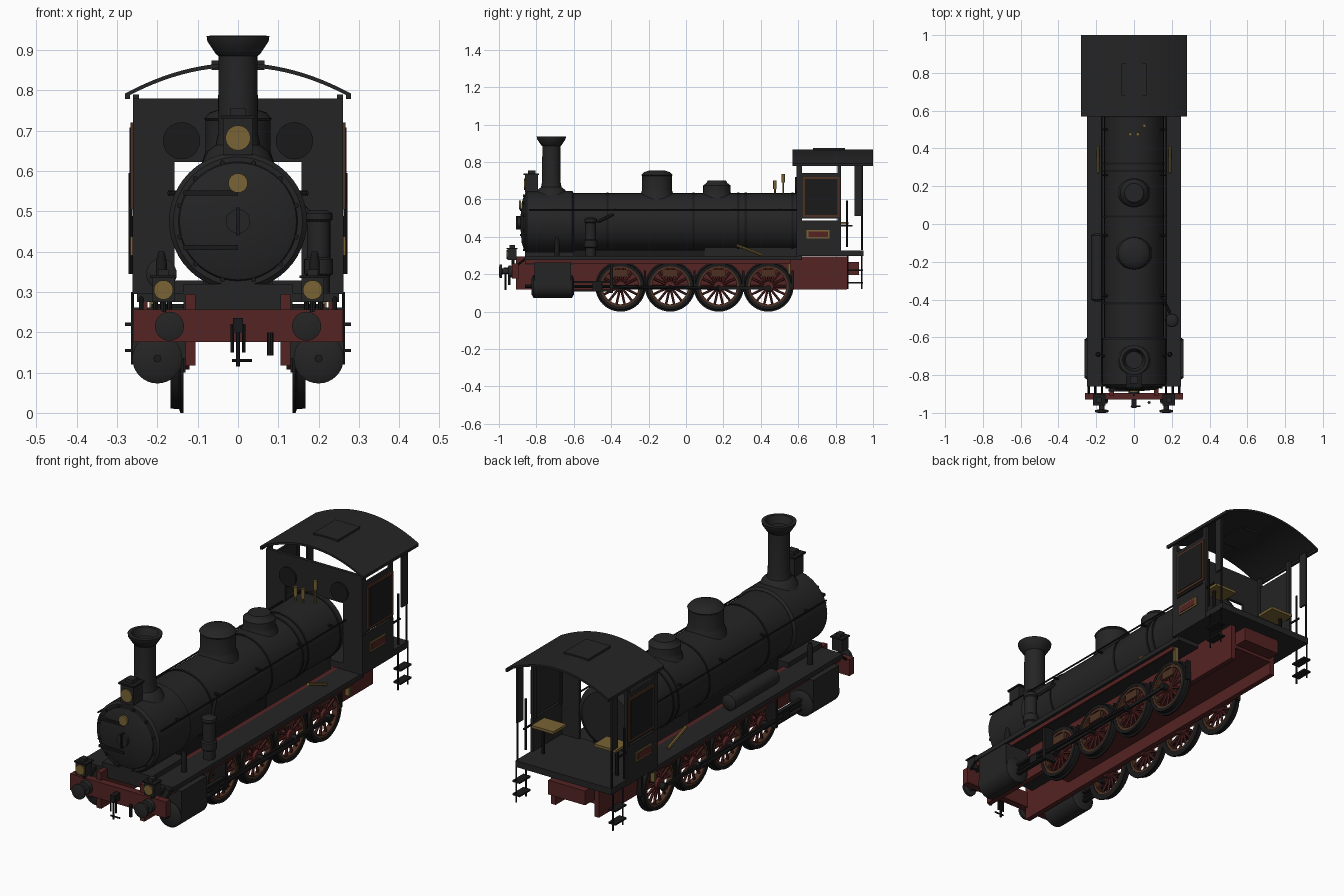
import bpy, bmesh, math
from mathutils import Vector

cube = bpy.data.objects.get("Cube")
if cube:
    bpy.data.objects.remove(cube, do_unlink=True)


def material(name, r, g, b):
    m = bpy.data.materials.new(name)
    m.use_nodes = True
    m.diffuse_color = (r, g, b, 1)
    bsdf = next(n for n in m.node_tree.nodes if n.type == 'BSDF_PRINCIPLED')
    bsdf.inputs["Base Color"].default_value = (r, g, b, 1)
    return m


BLACK = material("black paint", .018, .018, .018)
DARK = material("dark iron", .01, .01, .01)
RED = material("dark red", .09, .017, .017)
BROWN = material("rusty brown", .075, .03, .016)
BRASS = material("brass", .19, .125, .035)


def finish(name, bm, mat, mirror=False):
    bmesh.ops.recalc_face_normals(bm, faces=bm.faces)
    me = bpy.data.meshes.new(name)
    bm.to_mesh(me)
    bm.free()
    me.materials.append(mat)
    ob = bpy.data.objects.new(name, me)
    bpy.context.collection.objects.link(ob)
    if mirror:
        ob.modifiers.new("Mirror", 'MIRROR')
    return ob


def box(name, x, y, z, mat, mirror=False):
    bm = bmesh.new()
    bmesh.ops.create_cube(bm, size=1)
    for v in bm.verts:
        v.co = [a + (c + .5) * (b - a) for c, (a, b) in zip(v.co, (x, y, z))]
    return finish(name, bm, mat, mirror)


def lathe(name, axis, a, b, profile, mat, mirror=False, seg=32, closed=False):
    """Turn (radius, position) points round an axis; a, b are the other two coordinates."""
    bm = bmesh.new()
    rings = []
    for r, t in profile:
        ring = []
        for i in range(seg):
            w = 2 * math.pi * i / seg
            u, v = a + r * math.cos(w), b + r * math.sin(w)
            ring.append(bm.verts.new({'X': (t, u, v), 'Y': (u, t, v), 'Z': (u, v, t)}[axis]))
        rings.append(ring)
    pairs = list(zip(rings, rings[1:]))
    if closed:
        pairs.append((rings[-1], rings[0]))
    for p, q in pairs:
        for i in range(seg):
            j = (i + 1) % seg
            bm.faces.new((p[i], p[j], q[j], q[i]))
    if not closed:
        bm.faces.new(rings[0])
        bm.faces.new(rings[-1])
    return finish(name, bm, mat, mirror)


def rod(name, p, q, r, mat, mirror=False, seg=8):
    p, q = Vector(p), Vector(q)
    bm = bmesh.new()
    bmesh.ops.create_cone(bm, cap_ends=True, segments=seg, radius1=r, radius2=r, depth=(q - p).length)
    rot = (q - p).to_track_quat('Z', 'Y')
    for v in bm.verts:
        v.co = rot @ v.co + (p + q) / 2
    return finish(name, bm, mat, mirror)


def disc(name, x, y, z, r, mat, mirror=False, depth=.008):
    return lathe(name, 'Y', x, z, [(r, y - depth), (r, y)], mat, mirror)


# Boiler, smokebox and door
BZ = .475
lathe("boiler", 'Y', 0, BZ, [(.158, -.62), (.158, .6), (.13, .62)], BLACK, seg=48)
lathe("smokebox", 'Y', 0, BZ, [(.16, -.86), (.171, -.85), (.171, -.61), (.16, -.6)], BLACK, seg=48)
lathe("smokebox_door", 'Y', 0, BZ, [(.03, -.885), (.11, -.878), (.145, -.866), (.15, -.855)], BLACK, seg=48)
for y in (-.42, .04, .28, .32, .57):
    lathe("boiler_band", 'Y', 0, BZ, [(.161, y - .006), (.161, y + .006)], DARK, seg=48)
for i in range(12):
    w = math.tau * (i + .5) / 12
    disc("door_bolt", .15 * math.cos(w), -.86, BZ + .15 * math.sin(w), .006, DARK, depth=.012)
lathe("door_wheel", 'Y', 0, BZ, [(.03, -.9), (.03, -.88)], BLACK)
box("door_lever", (-.004, .004), (-.91, -.88), (.44, .51), DARK)
for z in (.41, .545):
    box("hinge_strap", (-.135, 0), (-.888, -.868), (z - .006, z + .006), DARK)
disc("door_badge", 0, -.882, .57, .024, BRASS, depth=.01)
rod("boiler_handrail", (.172, -.84, .545), (.172, .59, .545), .004, DARK, True)
for y in (-.7, -.38, -.06, .26, .5):
    rod("handrail_knob", (.13, y, .545), (.174, y, .545), .006, DARK, True)
box("smokebox_saddle", (-.135, .135), (-.86, -.6), (.25, .32), BLACK)
box("firebox", (-.085, .085), (.1, .6), (.27, .4), BLACK)
box("boiler_support", (-.08, .08), (-.6, .1), (.27, .33), DARK)

# Chimney and domes
lathe("chimney", 'Z', 0, -.72, [(.09, .62), (.075, .65), (.055, .665), (.05, .69), (.048, .885),
      (.055, .89), (.076, .922), (.078, .935), (.06, .936), (.045, .9)], BLACK)
lathe("steam_dome", 'Z', 0, -.155, [(.1, .59), (.083, .64), (.08, .65), (.08, .725), (.084, .73),
      (.07, .745), (.04, .755)], BLACK)
lathe("sand_dome", 'Z', 0, .165, [(.095, .59), (.076, .63), (.073, .64), (.073, .675), (.055, .688),
      (.05, .7)], BLACK)
for x, y, z in ((-.02, .475, .7), (.02, .475, .7), (.055, .52, .735)):
    rod("whistle", (x, y, .61), (x, y, z - .03), .005, BRASS)
    rod("whistle_bell", (x, y, z - .045), (x, y, z), .009, BRASS, seg=12)

# Lamps
box("top_lamp", (-.036, .036), (-.86, -.79), (.64, .73), BLACK)
box("top_lamp_cap", (-.042, .042), (-.868, -.785), (.73, .738), DARK)
box("top_lamp_vent", (-.02, .02), (-.845, -.805), (.738, .755), BLACK)
disc("top_lamp_lens", 0, -.858, .682, .031, BRASS)
box("lower_lamp", (.158, .212), (-.955, -.905), (.275, .335), BLACK, True)
box("lower_lamp_cap", (.152, .218), (-.96, -.9), (.335, .341), DARK, True)
box("lower_lamp_vent", (.172, .198), (-.945, -.915), (.341, .356), BLACK, True)
disc("lower_lamp_lens", .185, -.953, .305, .024, BRASS, True)
rod("lamp_post", (.185, -.925, .25), (.185, -.925, .28), .008, DARK, True)

# Frame, beams and running boards
box("frame_plate", (.105, .13), (-.91, .86), (.117, .295), RED, True)
box("frame_floor", (-.105, .105), (-.6, .86), (.18, .2), RED)
box("front_beam", (-.26, .26), (-.93, -.895), (.176, .256), RED)
box("rear_beam", (-.1, .1), (.84, .925), (.195, .265), RED)
box("running_board", (.13, .25), (-.86, .62), (.275, .297), BLACK, True)
box("valance", (.225, .235), (-.86, .56), (.255, .277), RED, True)
for x in (.17, .205, .24):
    rod("board_stay", (x, -.9, .25), (x, -.85, .29), .006, DARK, True)
box("cab_bracket", (.2, .22), (.545, .56), (.2, .275), BRASS, True)
rod("sand_pipe", (.19, .27, .355), (.19, .41, .302), .008, BRASS, True)
lathe("buffer", 'Y', .17, .215, [(.034, -.92), (.03, -.95), (.015, -.952), (.015, -.982),
      (.036, -.985), (.036, -.996), (.02, -1)], BLACK, True)
box("coupling_hook", (-.012, .012), (-.975, -.92), (.2, .235), DARK)
for x in (-.014, .014):
    rod("coupling_link", (x, -.965, .22), (x, -.965, .15), .004, DARK)
rod("coupling_screw", (0, -.965, .225), (0, -.965, .115), .005, DARK)
rod("coupling_handle", (-.015, -.965, .13), (.035, -.965, .13), .004, DARK)
rod("brake_hose", (.08, -.945, .2), (.08, -.945, .142), .008, DARK)

# Cylinders and motion
lathe("steam_cylinder", 'Y', .2, .135, [(.045, -.825), (.062, -.815), (.062, -.61), (.045, -.6)], BLACK, True)
box("valve_chest", (.13, .262), (-.81, -.615), (.135, .262), BLACK, True)
rod("piston_rod", (.2, -.62, .135), (.2, -.46, .135), .008, DARK, True)
rod("tail_rod", (.2, -.86, .135), (.2, -.8, .135), .01, DARK, True)
for z in (.112, .158):
    box("slide_bar", (.19, .21), (-.61, -.4), (z - .005, z + .005), DARK, True)
box("crosshead", (.185, .215), (-.5, -.45), (.115, .155), DARK, True)
box("motion_bracket", (.13, .215), (-.405, -.39), (.1, .27), DARK, True)
rod("connecting_rod", (.205, -.47, .135), (.205, .175, .125), .009, DARK, True)
box("coupling_rod", (.182, .192), (-.36, .45), (.117, .135), DARK, True)

# Driving wheels
for y in (-.35, -.085, .175, .44):
    lathe("tyre", 'X', y, .135, [(.108, .135), (.135, .135), (.135, .143), (.126, .146), (.124, .168),
          (.108, .168)], DARK, True, 40, True)
    lathe("wheel_rim", 'X', y, .135, [(.096, .138), (.109, .138), (.109, .166), (.096, .166)],
          BROWN, True, 40, True)
    lathe("wheel_hub", 'X', y, .135, [(.028, .12), (.028, .172)], RED, True, 20)
    for i in range(14):
        w = math.tau * i / 14
        c, s = math.cos(w), math.sin(w)
        rod("spoke", (.152, y + .02 * c, .135 + .02 * s), (.152, y + .1 * c, .135 + .1 * s), .0065, RED, True, 6)
    box("counterweight", (.145, .165), (y - .04, y + .04), (.185, .225), BROWN, True)
    rod("crank_pin", (.16, y, .126), (.2, y, .126), .016, DARK, True, 16)
    box("brake_shoe", (.14, .162), (y + .125, y + .137), (.12, .22), DARK, True)

# Air pump on the left, air tank on the right
lathe("air_pump", 'Z', .2, -.51, [(.028, .29), (.028, .34), (.036, .345), (.036, .38), (.029, .385),
      (.029, .475), (.034, .48), (.034, .495), (.02, .503)], BLACK, seg=24)
rod("pump_pipe", (.19, -.47, .48), (.15, -.39, .52), .008, BLACK)
lathe("air_tank", 'Y', -.19, .345, [(.02, -.41), (.038, -.4), (.038, -.06), (.02, -.05)], BLACK, seg=24)
lathe("lubricator", 'Z', .19, -.69, [(.014, .29), (.014, .37), (.008, .4)], DARK, True, 12)

# Cab
box("cab_floor", (-.26, .26), (.59, .95), (.297, .328), BLACK)
box("cab_front_side", (.157, .26), (.59, .605), (.295, .78), BLACK, True)
box("cab_front_top", (-.157, .157), (.59, .605), (.622, .78), BLACK)
disc("porthole", .14, .59, .675, .046, DARK, True)
box("cab_side_lower", (.25, .262), (.59, .83), (.297, .488), BLACK, True)
box("cab_side_upper", (.25, .26), (.605, .83), (.497, .742), BLACK, True)
box("cab_post", (.245, .26), (.595, .62), (.48, .79), BLACK, True)
box("cab_rear_post", (.245, .26), (.81, .83), (.48, .79), BLACK, True)
box("window_frame", (.26, .267), (.625, .822), (.505, .72), BROWN, True)
box("window_pane", (.262, .2695), (.637, .81), (.517, .708), DARK, True)
box("plate_border", (.262, .267), (.645, .767), (.39, .437), BRASS, True)
box("plate_field", (.264, .2695), (.654, .758), (.398, .429), RED, True)
box("rear_screen", (.252, .26), (.9, .945), (.51, .79), BLACK, True)
rod("rear_pillar", (.256, .94, .33), (.256, .94, .79), .005, DARK, True)
rod("entry_rail", (.267, .86, .345), (.267, .86, .595), .005, DARK, True)
box("entry_bar", (.254, .26), (.83, .89), (.455, .463), DARK, True)
box("seat", (.11, .23), (.77, .87), (.465, .478), BRASS, True)
rod("seat_stem", (.2, .82, .33), (.2, .82, .465), .008, DARK, True)
for y in (.865, .94):
    rod("step_hanger", (.262, y, .12), (.262, y, .3), .004, DARK, True)
for z in (.155, .22):
    box("step", (.24, .28), (.86, .945), (z - .004, z + .004), DARK, True)

# Curved cab roof with hatch
bm = bmesh.new()
strip = []
for i in range(25):
    x = -.28 + .56 * i / 24
    z = .782 + .076 * (1 - (x / .28) ** 2)
    strip.append([bm.verts.new((x, y, z + h)) for y, h in ((.57, 0), (1, 0), (1, .01), (.57, .01))])
for p, q in zip(strip, strip[1:]):
    for i in range(4):
        j = (i + 1) % 4
        bm.faces.new((p[i], p[j], q[j], q[i]))
bm.faces.new(strip[0])
bm.faces.new(strip[-1])
finish("cab_roof", bm, BLACK)
box("roof_hatch", (-.066, .066), (.68, .85), (.85, .874), BLACK)
box("roof_gutter", (.268, .28), (.57, 1), (.778, .788), BLACK, True)

# Smooth round parts while keeping edges sharp
for ob in bpy.context.scene.objects:
    ob.select_set(ob.type == 'MESH')
    if ob.type == 'MESH':
        bpy.context.view_layer.objects.active = ob
bpy.ops.object.shade_smooth_by_angle(angle=math.radians(35))
